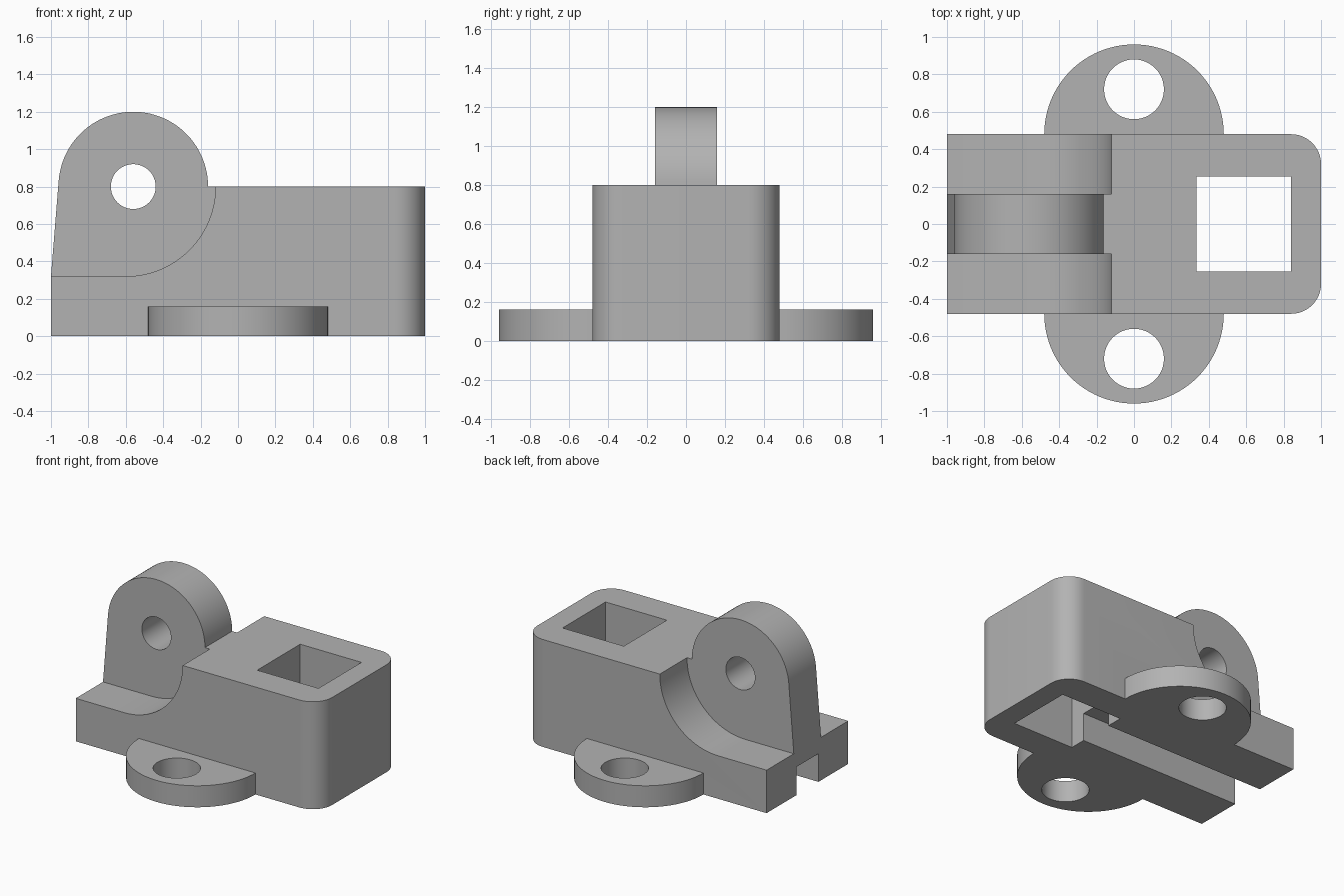
import bpy
import bmesh
from math import sin, cos, pi, radians
from mathutils import Vector

old = bpy.data.objects.get("Cube")
if old:
    bpy.data.objects.remove(old, do_unlink=True)

grey = bpy.data.materials.new("mid grey")
grey.use_nodes = True
colour = (0.45, 0.45, 0.45, 1)
grey.diffuse_color = colour
grey.node_tree.nodes["Principled BSDF"].inputs["Base Color"].default_value = colour


def arc(cx, cy, r, start, end, steps=24):
    """Points along an arc, angles in degrees."""
    angles = [radians(start + (end - start) * i / steps) for i in range(steps + 1)]
    return [(cx + r * cos(a), cy + r * sin(a)) for a in angles]


def circle(cx, cy, r, steps=48):
    return arc(cx, cy, r, 0, 360, steps)[:-1]


def prism(name, profile, low, high, axis="z"):
    """Extrude a profile in XY along z, or a profile in XZ along y."""
    place = (lambda u, v, w: (u, v, w)) if axis == "z" else (lambda u, v, w: (u, w, v))
    bm = bmesh.new()
    face = bm.faces.new([bm.verts.new(place(u, v, low)) for u, v in profile])
    out = bmesh.ops.extrude_face_region(bm, geom=[face])
    verts = [g for g in out["geom"] if isinstance(g, bmesh.types.BMVert)]
    bmesh.ops.translate(bm, verts=verts, vec=Vector(place(0, 0, high - low)))
    bmesh.ops.recalc_face_normals(bm, faces=bm.faces)
    mesh = bpy.data.meshes.new(name)
    bm.to_mesh(mesh)
    bm.free()
    mesh.materials.append(grey)
    obj = bpy.data.objects.new(name, mesh)
    bpy.context.collection.objects.link(obj)
    return obj


def rect(x0, y0, x1, y1):
    return [(x0, y0), (x1, y0), (x1, y1), (x0, y1)]


def combine(target, tool, operation):
    """Apply a boolean and discard the tool."""
    bpy.context.view_layer.objects.active = target
    mod = target.modifiers.new("boolean", "BOOLEAN")
    mod.operation = operation
    mod.solver = "EXACT"
    mod.object = tool
    bpy.ops.object.modifier_apply(modifier=mod.name)
    bpy.data.objects.remove(tool, do_unlink=True)


# Main block with two rounded vertical corners
half, top, floor = 0.48, 0.8, 0.32
outline = [(-1, half), (-1, -half)]
outline += arc(0.84, -0.32, 0.16, -90, 0, 12) + arc(0.84, 0.32, 0.16, 0, 90, 12)
block = prism("hinge_block", outline, 0, top)

# Clearance step with a curved back wall
step = [(-1.2, floor)] + arc(-0.6, top, 0.48, -90, 0) + [(-0.12, 1), (-1.2, 1)]
combine(block, prism("step_cutter", step, -1, 1, "y"), "DIFFERENCE")

# Upright lug with a rounded top and leaning outer edge
lug = arc(-0.56, top, 0.4, 0, 175, 48)
lug += [(-1, floor), (-1, 0.3), (-0.12, 0.3), (-0.12, top)]
combine(block, prism("lug", lug, -0.16, 0.16, "y"), "UNION")
combine(block, prism("pin_hole", circle(-0.56, top, 0.12), -1, 1, "y"), "DIFFERENCE")

# Half-round mounting ears with screw holes
for side in (-1, 1):
    ear = arc(0, side * half, half, 0, side * 180, 48)
    ear += [(-half, side * 0.4), (half, side * 0.4)]
    combine(block, prism("ear", ear, 0, 0.16), "UNION")
    hole = circle(0, side * 0.72, 0.16)
    combine(block, prism("screw_hole", hole, -0.1, 0.3), "DIFFERENCE")

# Square well through the block and slot along the underside
well = rect(0.335, -0.253, 0.84, 0.253)
combine(block, prism("well", well, -0.1, 1), "DIFFERENCE")
slot = rect(-1.1, -0.13, 0.5, 0.13)
combine(block, prism("slot", slot, -0.1, 0.21), "DIFFERENCE")

# Smooth curved walls, crisp edges
bpy.ops.object.select_all(action="DESELECT")
block.select_set(True)
bpy.context.view_layer.objects.active = block
bpy.ops.object.shade_smooth_by_angle(angle=radians(30))
